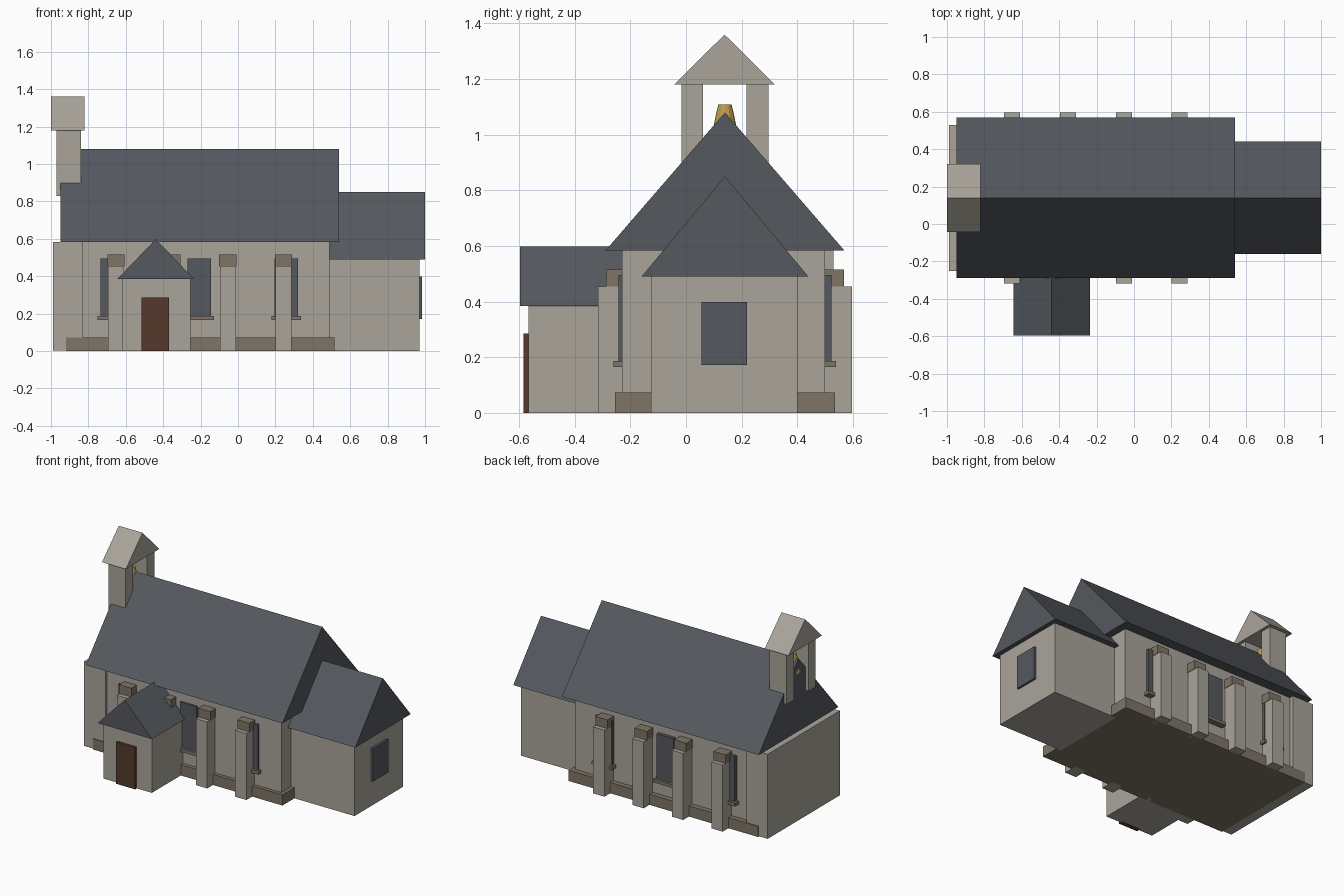
import bpy
import bmesh
from math import cos, sin, tau

if "Cube" in bpy.data.objects:
    bpy.data.objects.remove(bpy.data.objects["Cube"], do_unlink=True)


def material(name, r, g, b):
    mat = bpy.data.materials.new(name)
    mat.use_nodes = True
    mat.diffuse_color = (r, g, b, 1)
    mat.node_tree.nodes["Principled BSDF"].inputs["Base Color"].default_value = (r, g, b, 1)
    return mat


stone = material("pale stone", 0.40, 0.375, 0.33)
slate = material("slate", 0.09, 0.098, 0.112)
trim = material("brown stone", 0.21, 0.176, 0.134)
wood = material("dark wood", 0.09, 0.042, 0.026)
gold = material("brass", 0.50, 0.34, 0.07)

RIDGE = 0.14  # y of the long axis of the building


def finish(name, bm, mat):
    bmesh.ops.recalc_face_normals(bm, faces=bm.faces)
    mesh = bpy.data.meshes.new(name)
    bm.to_mesh(mesh)
    bm.free()
    mesh.materials.append(mat)
    obj = bpy.data.objects.new(name, mesh)
    bpy.context.collection.objects.link(obj)
    return obj


def box(name, xs, ys, zs, mat):
    bm = bmesh.new()
    bmesh.ops.create_cube(bm, size=1)
    for v in bm.verts:
        for i, (a, b) in enumerate((xs, ys, zs)):
            v.co[i] = a if v.co[i] < 0 else b
    return finish(name, bm, mat)


def gable(name, xs, ys, zs, mat, along="x"):
    """Solid triangular roof with its ridge along x or y."""
    run, span = (xs, ys) if along == "x" else (ys, xs)
    section = [(span[0], zs[0]), (span[1], zs[0]), (sum(span) / 2, zs[1])]
    bm = bmesh.new()
    ends = []
    for r in run:
        ends.append([bm.verts.new((r, s, z) if along == "x" else (s, r, z)) for s, z in section])
    for end in ends:
        bm.faces.new(end)
    for i in range(3):
        j = (i + 1) % 3
        bm.faces.new((ends[0][i], ends[0][j], ends[1][j], ends[1][i]))
    return finish(name, bm, mat)


def both_sides(name, xs, near, far, zs, mat):
    """Matching boxes on the two long walls, by distance from the ridge line."""
    box("front_" + name, xs, (RIDGE - far, RIDGE - near), zs, mat)
    box("back_" + name, xs, (RIDGE + near, RIDGE + far), zs, mat)


# Nave, west end wall and plinth
box("nave_walls", (-0.90, 0.49), (-0.23, 0.50), (0.01, 0.59), stone)
box("west_wall", (-0.99, -0.83), (-0.25, 0.53), (0.004, 0.583), stone)
box("plinth", (-0.92, 0.515), (-0.255, 0.535), (0, 0.073), trim)
gable("nave_roof", (-0.95, 0.54), (-0.29, 0.57), (0.583, 1.08), slate)

# Chancel with its east window
box("chancel_walls", (0.48, 0.97), (-0.125, 0.40), (0, 0.50), stone)
gable("chancel_roof", (0.49, 1.0), (-0.16, 0.44), (0.49, 0.85), slate)
box("east_window", (0.96, 0.985), (0.055, 0.22), (0.172, 0.398), slate)

# Porch with door
box("porch_walls", (-0.62, -0.255), (-0.567, -0.22), (0, 0.39), stone)
gable("porch_roof", (-0.645, -0.235), (-0.597, -0.22), (0.385, 0.598), slate, along="y")
box("door", (-0.515, -0.37), (-0.585, -0.55), (0, 0.285), wood)

# Buttresses with caps
for x in (-0.6525, -0.3535, -0.0545, 0.2425):
    both_sides("buttress", (x - 0.043, x + 0.043), 0.36, 0.457, (0, 0.455), stone)
    both_sides("buttress_cap", (x - 0.046, x + 0.046), 0.36, 0.428, (0.455, 0.515), trim)

# Side windows and sills
for x in (-0.672, -0.207, 0.258):
    both_sides("window", (x - 0.063, x + 0.063), 0.36, 0.383, (0.18, 0.495), slate)
    both_sides("window_sill", (x - 0.078, x + 0.078), 0.36, 0.40, (0.165, 0.187), trim)

# Bell cote
both_sides("bell_cote_pier", (-0.97, -0.84), 0.078, 0.157, (0.83, 1.18), stone)
gable("bell_cote_roof", (-1.0, -0.82), (-0.043, 0.32), (1.18, 1.36), stone)

# Bell, turned from a flared profile
bm = bmesh.new()
SIDES = 12
rings = []
for radius, z in ((0.024, 1.108), (0.033, 1.07), (0.041, 1.03), (0.052, 0.98)):
    rings.append([bm.verts.new((-0.905 + radius * cos(tau * k / SIDES),
                                RIDGE + radius * sin(tau * k / SIDES), z)) for k in range(SIDES)])
for upper, lower in zip(rings, rings[1:]):
    for k in range(SIDES):
        n = (k + 1) % SIDES
        bm.faces.new((upper[k], upper[n], lower[n], lower[k]))
bm.faces.new(rings[0])
bm.faces.new(rings[-1])
finish("bell", bm, gold)
